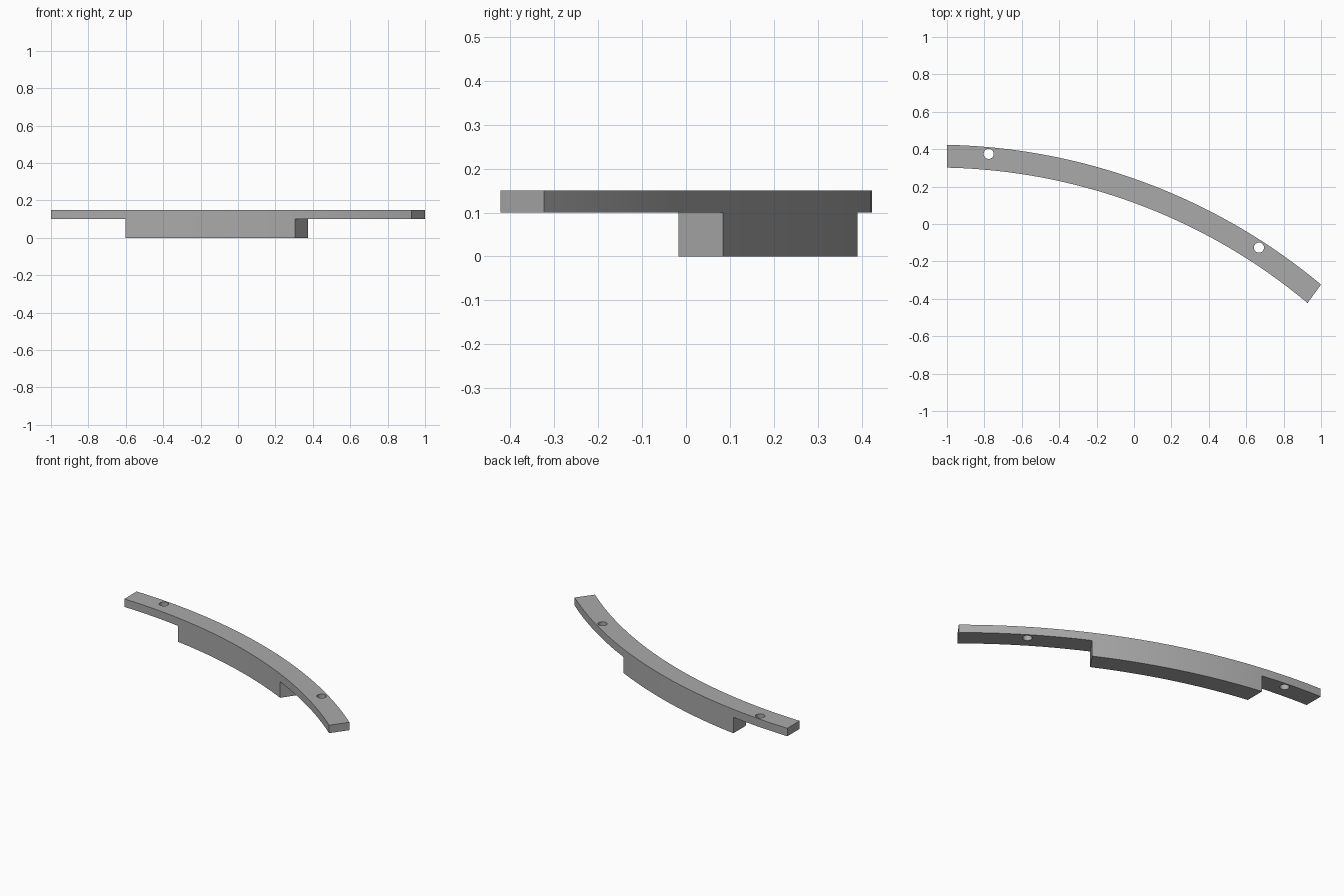
import bpy, bmesh, math
from mathutils import Vector

if "Cube" in bpy.data.objects:
    bpy.data.objects.remove(bpy.data.objects["Cube"], do_unlink=True)

CX, CY = -1.0675, -2.808          # centre of the arc
R_OUT, R_IN = 3.232, 3.110        # outer and inner radius
Z_BLOCK, Z_TOP = 0.10, 0.15

grey = bpy.data.materials.new("plain_grey")
grey.use_nodes = True
colour = (0.40, 0.40, 0.40, 1)
grey.diffuse_color = colour
grey.node_tree.nodes["Principled BSDF"].inputs["Base Color"].default_value = colour


def angle(x, r):
    return math.asin((x - CX) / r)


def point(t, r):
    return (CX + r * math.sin(t), CY + r * math.cos(t), Z_BLOCK)


# Cross cuts as (outer x, inner x): strip start, block start, block end, strip end
cuts = [(-1, -1), (-0.602, -0.602), (0.375, 0.304), (1, 0.928)]
steps = [8, 20, 14]

bm = bmesh.new()
rows = []
for i, n in enumerate(steps):
    for k in range(n + (i == 2)):
        pair = []
        for side, r in enumerate((R_OUT, R_IN)):
            a, b = angle(cuts[i][side], r), angle(cuts[i + 1][side], r)
            pair.append(bm.verts.new(point(a + (b - a) * k / n, r)))
        rows.append(pair)
faces = [bm.faces.new((a[0], b[0], b[1], a[1])) for a, b in zip(rows, rows[1:])]

# Curved strip
under = bmesh.ops.extrude_face_region(bm, geom=faces, use_keep_orig=True)
top = [v for v in under["geom"] if isinstance(v, bmesh.types.BMVert)]
bmesh.ops.translate(bm, verts=top, vec=Vector((0, 0, Z_TOP - Z_BLOCK)))

# Block hanging below the middle of the strip
middle = faces[steps[0]:steps[0] + steps[1]]
down = bmesh.ops.extrude_face_region(bm, geom=middle)
low = [v for v in down["geom"] if isinstance(v, bmesh.types.BMVert)]
bmesh.ops.translate(bm, verts=low, vec=Vector((0, 0, -Z_BLOCK)))
bmesh.ops.recalc_face_normals(bm, faces=bm.faces)

mesh = bpy.data.meshes.new("curved_rail")
bm.to_mesh(mesh)
bm.free()
rail = bpy.data.objects.new("curved_rail", mesh)
bpy.context.collection.objects.link(rail)
mesh.materials.append(grey)

# Screw holes through both ends
cutters = []
for name, x, y in (("right_hole_cutter", -0.777, 0.375), ("left_hole_cutter", 0.668, -0.126)):
    bpy.ops.mesh.primitive_cylinder_add(vertices=32, radius=0.027, depth=0.2, location=(x, y, 0.125))
    cutter = bpy.context.object
    cutter.name = name
    cutter.hide_render = True
    cutter.data.materials.append(grey)
    cutters.append(cutter)
    mod = rail.modifiers.new(name, "BOOLEAN")
    mod.operation, mod.solver, mod.object = "DIFFERENCE", "EXACT", cutter

bpy.ops.object.select_all(action="DESELECT")
rail.select_set(True)
bpy.context.view_layer.objects.active = rail
for mod in list(rail.modifiers):
    bpy.ops.object.modifier_apply(modifier=mod.name)
for cutter in cutters:
    bpy.data.objects.remove(cutter, do_unlink=True)
bpy.ops.object.shade_smooth_by_angle(angle=math.radians(30))
